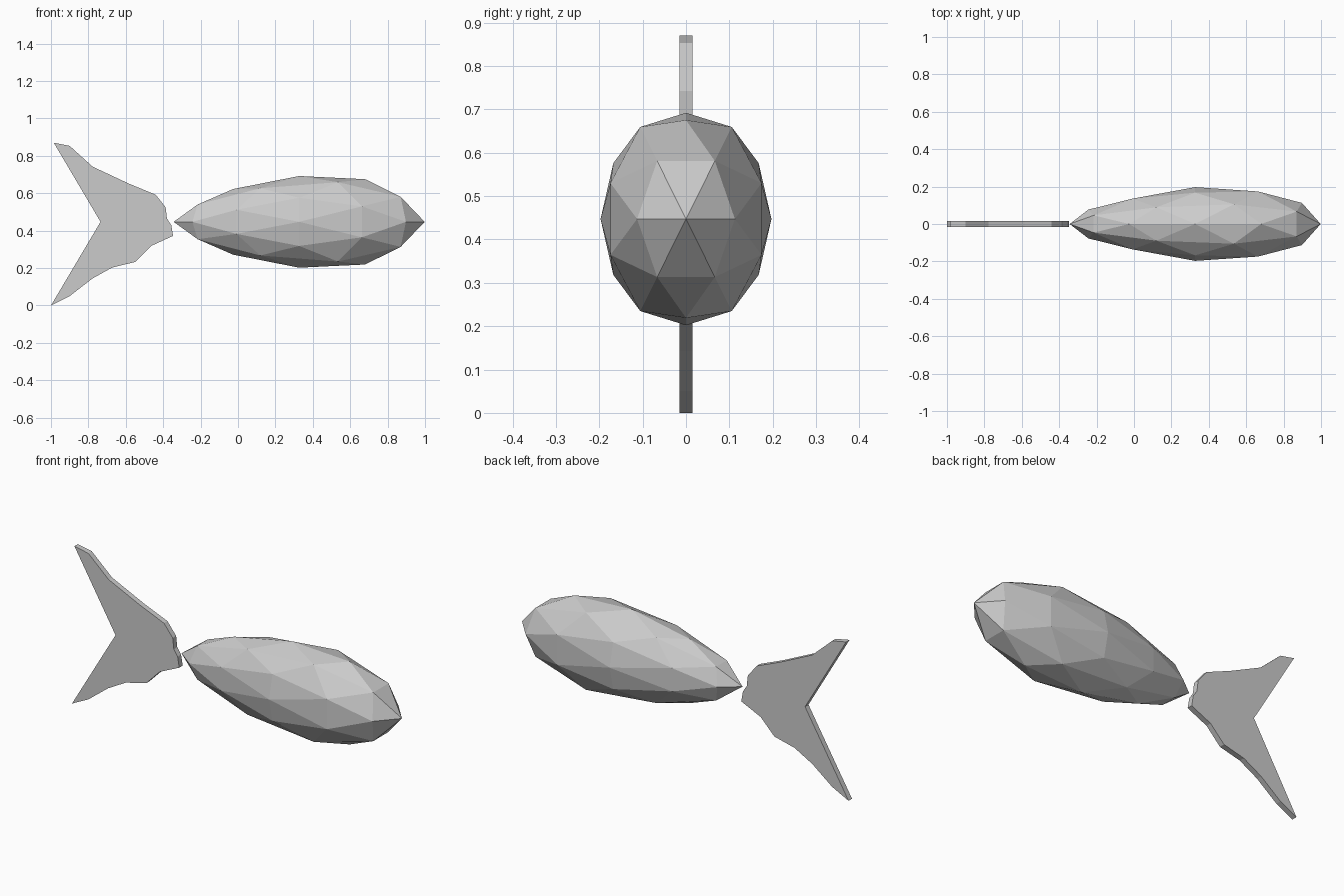
import bpy, bmesh
from itertools import combinations
from mathutils import Vector

if "Cube" in bpy.data.objects:
    bpy.data.objects.remove(bpy.data.objects["Cube"])


def add_object(name, bm):
    bmesh.ops.recalc_face_normals(bm, faces=bm.faces)
    mesh = bpy.data.meshes.new(name)
    bm.to_mesh(mesh)
    bm.free()
    obj = bpy.data.objects.new(name, mesh)
    bpy.context.collection.objects.link(obj)
    return obj


# Body: icosphere with an edge midpoint at the nose, stretched and tapered to the tail
phi = (1 + 5 ** 0.5) / 2
corners = []
for a in (1, -1):
    for b in (phi, -phi):
        corners += [Vector((b, a, 0)), Vector((0, b, a)), Vector((a, 0, b))]
mids = [p + q for p, q in combinations(corners, 2) if (p - q).length < 2.1]

bm = bmesh.new()
for p in corners + mids:
    bm.verts.new(p.normalized())
bmesh.ops.convex_hull(bm, input=bm.verts[:])
for v in bm.verts:
    t = v.co.x
    s = 1 + 0.3 * t - (0.23 * t * t if t > 0 else 0)
    v.co = Vector((0.327 + 0.671 * t, 0.197 * s * v.co.y, 0.447 + 0.245 * s * v.co.z))
add_object("fish_body", bm)

# Tail fin: thin forked outline with a ragged root
outline = [(-0.985, 0.87), (-0.90, 0.853), (-0.777, 0.742), (-0.585, 0.652),
           (-0.44, 0.592), (-0.387, 0.525), (-0.38, 0.465), (-0.357, 0.43),
           (-0.347, 0.372), (-0.465, 0.318), (-0.548, 0.233), (-0.672, 0.203),
           (-0.78, 0.143), (-0.90, 0.05), (-1.0, 0.0), (-0.735, 0.447)]
bm = bmesh.new()
face = bm.faces.new([bm.verts.new((x, -0.015, z)) for x, z in outline])
ext = bmesh.ops.extrude_face_region(bm, geom=[face], use_keep_orig=True)
for v in ext["geom"]:
    if isinstance(v, bmesh.types.BMVert):
        v.co.y = 0.015
bmesh.ops.triangulate(bm, faces=[f for f in bm.faces if len(f.verts) > 4])
add_object("tail_fin", bm)
